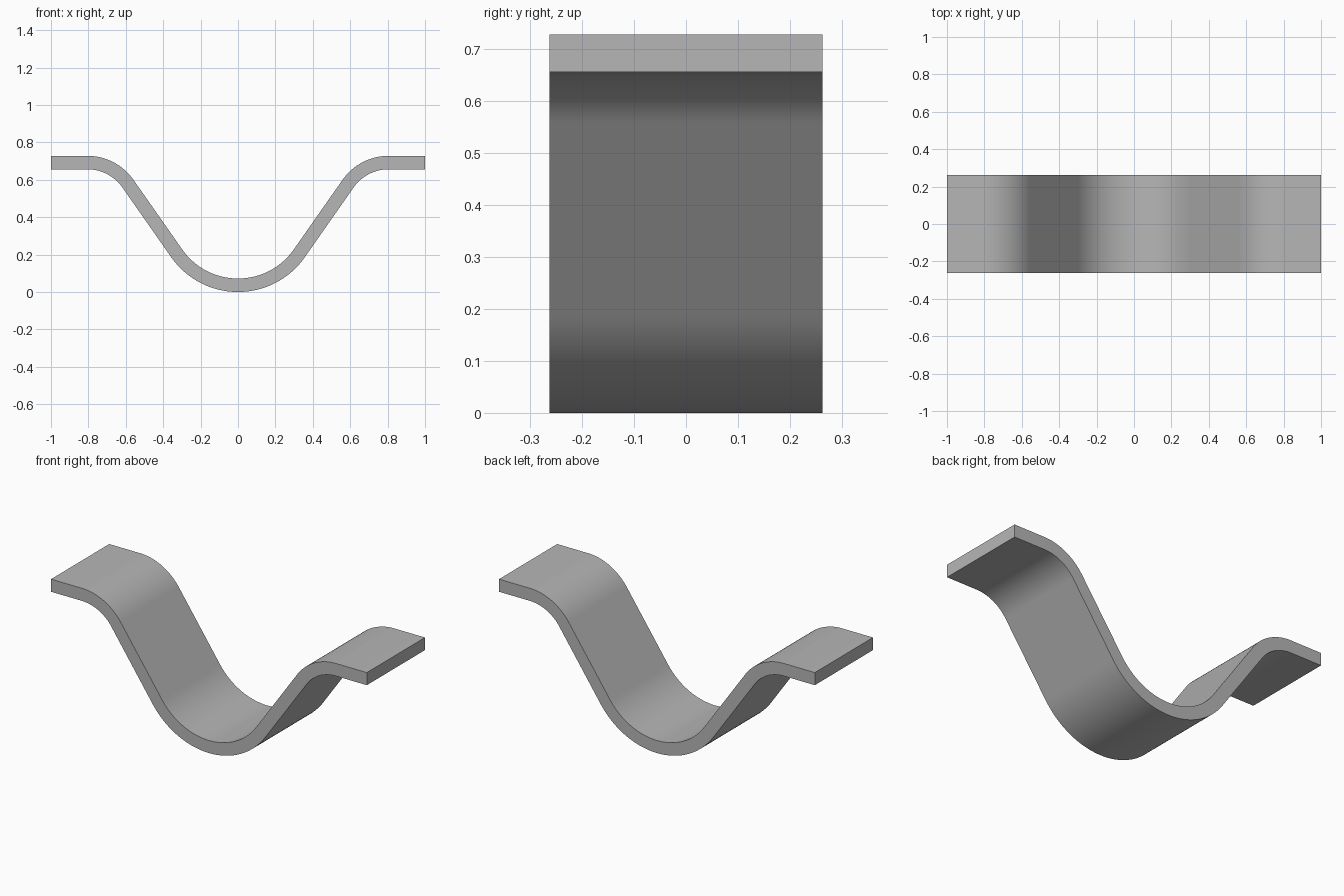
import bpy
import bmesh
from math import sin, cos, radians

cube = bpy.data.objects.get("Cube")
if cube:
    bpy.data.objects.remove(cube, do_unlink=True)

THICK = 0.072
HEIGHT = 0.728
HALF_DEPTH = 0.263
BEND = radians(55)
R_LOW, R_HIGH = 0.40, 0.265      # centreline bend radii
STEPS = 24

grey = bpy.data.materials.new("plain grey")
grey.use_nodes = True
colour = (0.47, 0.47, 0.47, 1)
grey.diffuse_color = colour
grey.node_tree.nodes["Principled BSDF"].inputs["Base Color"].default_value = colour

# Half of the centreline as (x, z, slope angle): valley, straight ramp, crest, flat end
z_low, z_high = THICK / 2, HEIGHT - THICK / 2
bends = R_LOW + R_HIGH
ramp = (z_high - z_low - bends * (1 - cos(BEND))) / sin(BEND)
x_crest = bends * sin(BEND) + ramp * cos(BEND)
angles = [BEND * i / STEPS for i in range(STEPS + 1)]
half = [(R_LOW * sin(a), z_low + R_LOW * (1 - cos(a)), a) for a in angles]
half += [(x_crest - R_HIGH * sin(a), z_high - R_HIGH * (1 - cos(a)), a)
         for a in reversed(angles)]
half.append((1.0, z_high, 0.0))
path = [(-x, z, -a) for x, z, a in reversed(half[1:])] + half

# Sweep a rectangular section along the path
bm = bmesh.new()
rings = []
for x, z, a in path:
    ring = []
    for y, side in ((-1, -1), (1, -1), (1, 1), (-1, 1)):
        off = side * THICK / 2
        ring.append(bm.verts.new((x - off * sin(a), y * HALF_DEPTH, z + off * cos(a))))
    rings.append(ring)
for r, s in zip(rings, rings[1:]):
    for i in range(4):
        j = (i + 1) % 4
        bm.faces.new((r[i], r[j], s[j], s[i]))
bm.faces.new(rings[0])
bm.faces.new(rings[-1])
bmesh.ops.recalc_face_normals(bm, faces=bm.faces)

mesh = bpy.data.meshes.new("bent_strip")
bm.to_mesh(mesh)
bm.free()
mesh.materials.append(grey)
strip = bpy.data.objects.new("bent_strip", mesh)
bpy.context.collection.objects.link(strip)

# Smooth bends with crisp strip edges
bpy.ops.object.select_all(action="DESELECT")
strip.select_set(True)
bpy.context.view_layer.objects.active = strip
bpy.ops.object.shade_smooth_by_angle(angle=radians(30))
